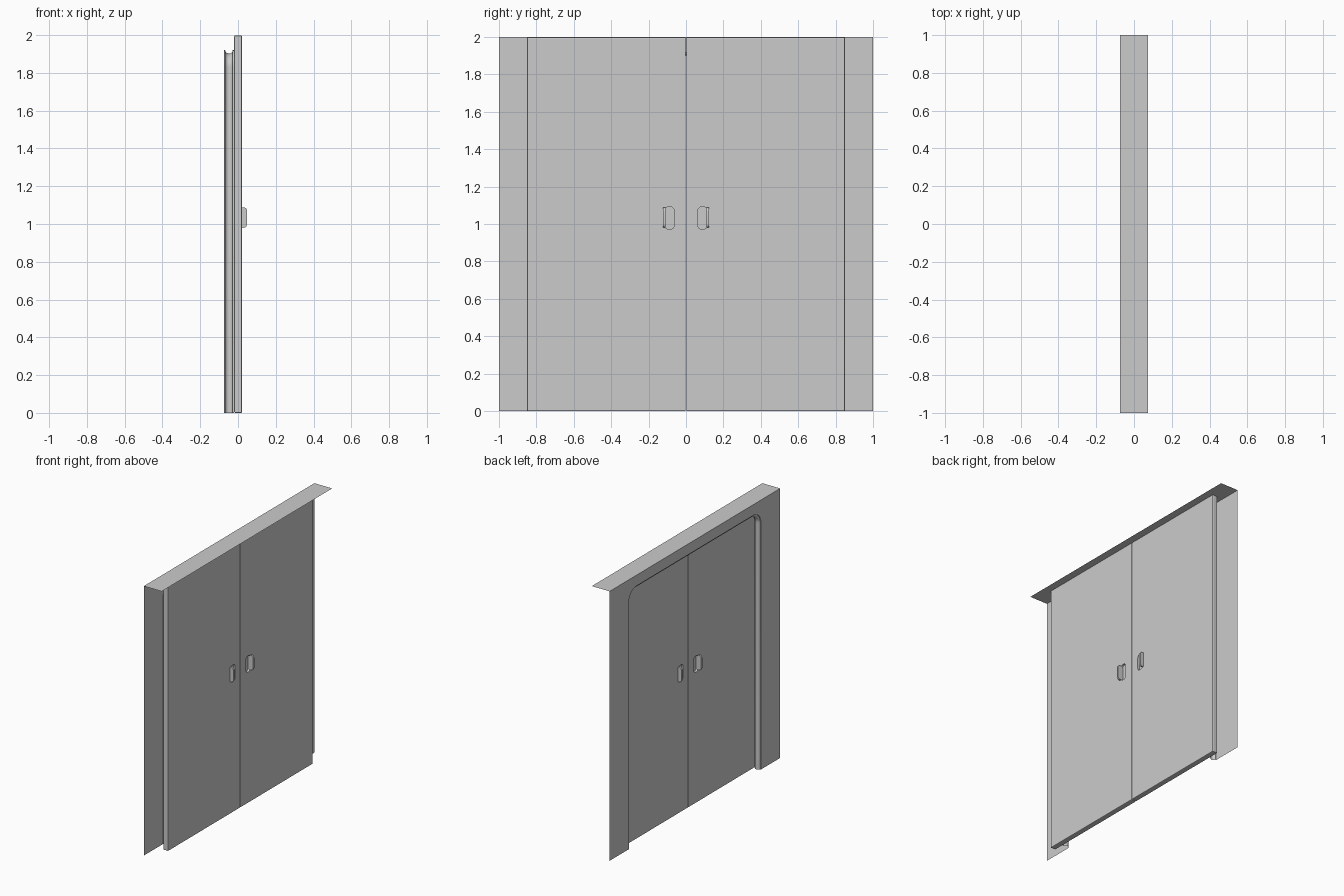
import bpy, bmesh, math
from mathutils import Matrix

if "Cube" in bpy.data.objects:
    bpy.data.objects.remove(bpy.data.objects["Cube"])

WALL_X = -0.073                    # wall sheet plane
DOOR_BACK, DOOR_FRONT = -0.02, 0.021

grey = bpy.data.materials.new("light_grey")
grey.diffuse_color = (0.6, 0.6, 0.6, 1)
grey.use_nodes = True
grey.node_tree.nodes["Principled BSDF"].inputs["Base Color"].default_value = grey.diffuse_color


def finish(bm, name, smooth=True):
    me = bpy.data.meshes.new(name)
    bm.to_mesh(me)
    bm.free()
    ob = bpy.data.objects.new(name, me)
    bpy.context.collection.objects.link(ob)
    me.materials.append(grey)
    if smooth:
        bpy.ops.object.select_all(action='DESELECT')
        ob.select_set(True)
        bpy.context.view_layer.objects.active = ob
        bpy.ops.object.shade_smooth_by_angle(angle=math.radians(35))
    return ob


def opening(inset, half=0.775, top=1.92, radius=0.09, n=8):
    """Round-cornered doorway outline as (y, z), from left foot to right foot."""
    h, t, r = half - inset, top - inset, radius - inset
    right = []
    for i in range(n + 1):
        a = math.pi / 2 * (1 - i / n)
        right.append((h - r + r * math.cos(a), t - r + r * math.sin(a)))
    right.append((h, 0))
    return [(-y, z) for y, z in reversed(right)] + right


def round_box(name, dims, radius, seg, axis=None, smooth=True):
    """Box with rounded edges; axis limits rounding to edges along it."""
    x0, x1, y0, y1, z0, z1 = dims
    bm = bmesh.new()
    m = Matrix.Translation(((x0 + x1) / 2, (y0 + y1) / 2, (z0 + z1) / 2))
    m = m @ Matrix.Diagonal((x1 - x0, y1 - y0, z1 - z0, 1))
    bmesh.ops.create_cube(bm, size=1, matrix=m)
    edges = [e for e in bm.edges if axis is None or
             abs((e.verts[0].co - e.verts[1].co).normalized()[axis]) > 0.9]
    bmesh.ops.bevel(bm, geom=edges, offset=radius, segments=seg,
                    profile=0.5, affect='EDGES')
    return finish(bm, name, smooth)


# Wall sheet: a ring of quads between the doorway and the outer border
bm = bmesh.new()
inner = opening(0)
outer = []
last = len(inner) // 2
for i, (y, z) in enumerate(inner):
    side = -1 if i < last else 1
    k = i if i < last else len(inner) - 1 - i    # 0 at foot, growing to the top
    outer.append((side, 0) if k == 0 else
                 (side, z) if k <= 4 else
                 (side, 2) if k == 5 else (y, 2))
vi = [bm.verts.new((WALL_X, y, z)) for y, z in inner]
vo = [bm.verts.new((WALL_X, y, z)) for y, z in outer]
for i in range(len(vi) - 1):
    bm.faces.new((vi[i], vo[i], vo[i + 1], vi[i + 1]))
bm.normal_update()
if bm.faces[:][0].normal.x > 0:
    bmesh.ops.reverse_faces(bm, faces=bm.faces[:])
finish(bm, "wall_panel", False)

# Top sheet
bm = bmesh.new()
bm.faces.new([bm.verts.new(c) for c in
              ((WALL_X, -1, 2), (-WALL_X, -1, 2), (-WALL_X, 1, 2), (WALL_X, 1, 2))])
finish(bm, "top_panel", False)

# Half-round jamb swept along the doorway
profile = [(WALL_X, 0)]
for i in range(9):
    a = math.pi * i / 8
    profile.append((-0.048 - 0.020 * math.cos(a), 0.018 * math.sin(a)))
profile.append((DOOR_BACK, 0))
bm = bmesh.new()
rows = [[bm.verts.new((x, y, z)) for y, z in opening(d)] for x, d in profile]
for a, b in zip(rows, rows[1:]):
    for i in range(len(a) - 1):
        bm.faces.new((a[i], b[i], b[i + 1], a[i + 1]))
finish(bm, "door_jamb")

# Two door leaves, each with a grip recess and a pull tab on both faces
for side, s in (("left", -1), ("right", 1)):
    y0, y1 = sorted((s * 0.0015, s * 0.85))
    leaf = round_box(side + "_door", (DOOR_BACK, DOOR_FRONT, y0, y1, 0, 1.998),
                     0.005, 2, smooth=False)
    for face_name, f in (("front", 1), ("back", -1)):
        x0, x1 = sorted((f * 0.006, f * 0.04))
        y0, y1 = sorted((s * 0.064, s * 0.113))
        cutter = round_box(f"{side}_{face_name}_recess_cutter",
                           (x0, x1, y0, y1, 0.972, 1.092), 0.02, 5, axis=0, smooth=False)
        cutter.hide_render = True
        cutter.hide_viewport = True
        mod = leaf.modifiers.new("recess", 'BOOLEAN')
        mod.object = cutter
        mod.solver = 'EXACT'
        x0, x1 = sorted((f * 0.005, f * 0.048))
        y0, y1 = sorted((s * 0.110, s * 0.123))
        round_box(f"{side}_{face_name}_handle",
                  (x0, x1, y0, y1, 0.980, 1.088), 0.019, 5, axis=1)
